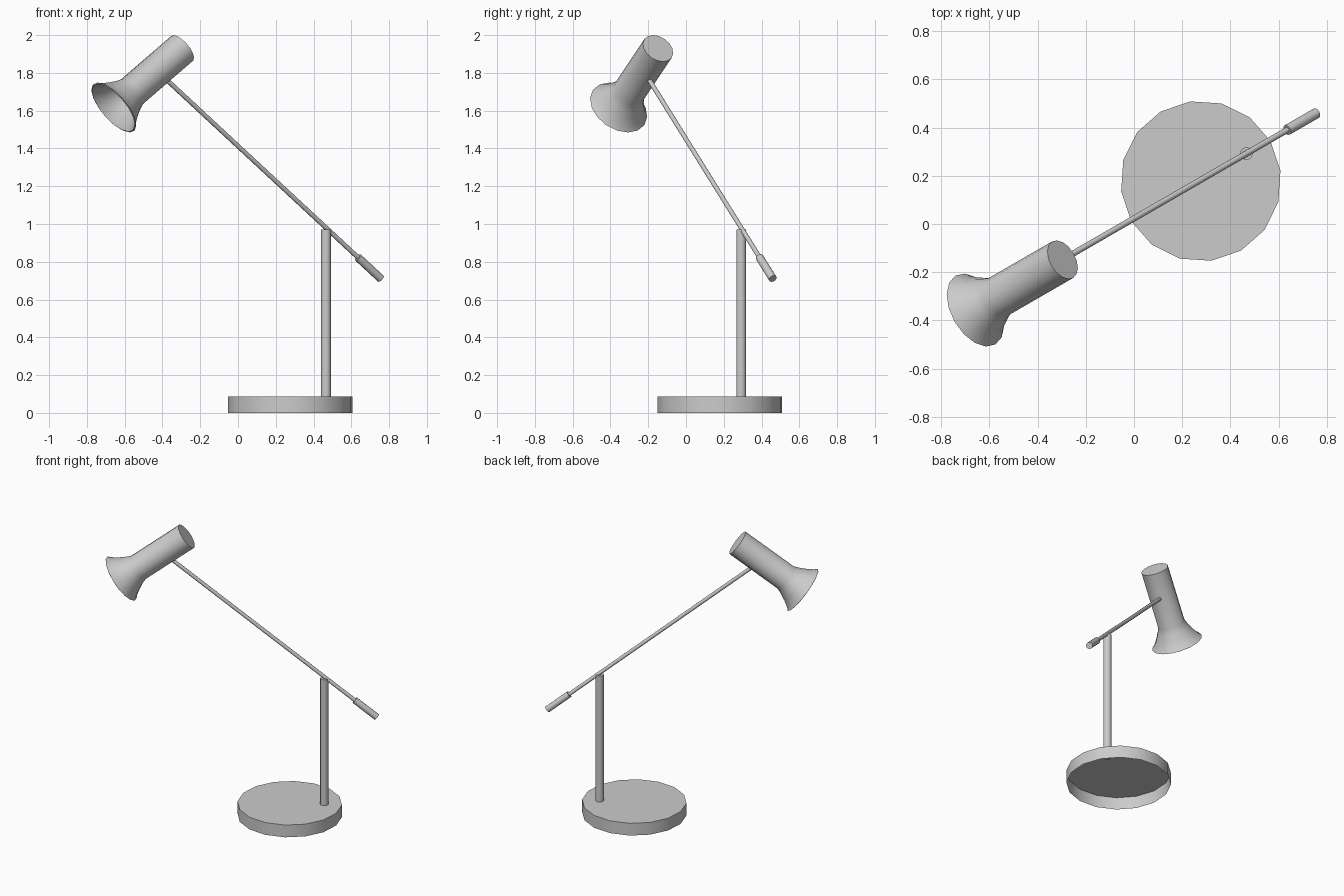
import bpy, bmesh, math
from mathutils import Vector

if "Cube" in bpy.data.objects:
    bpy.data.objects.remove(bpy.data.objects["Cube"])

YAW = math.radians(30)                     # the whole lamp lies in one plane turned 30 degrees
ALONG = Vector((math.cos(YAW), math.sin(YAW), 0))
SIDE = Vector((-math.sin(YAW), math.cos(YAW), 0))
UP = Vector((0, 0, 1))


def lathe(name, origin, axis, profile, sides=16):
    """Revolve (radius, distance) points around an axis; radius 0 closes with a cap."""
    axis = axis.normalized()
    u = ALONG if abs(axis.dot(UP)) > 0.99 else SIDE
    v = axis.cross(u)
    bm = bmesh.new()
    rings = []
    for r, d in profile:
        c = origin + axis * d
        if r == 0:
            rings.append([bm.verts.new(c)])
        else:
            angles = [2 * math.pi * i / sides for i in range(sides)]
            rings.append([bm.verts.new(c + (u * math.cos(a) + v * math.sin(a)) * r) for a in angles])
    for a, b in zip(rings, rings[1:]):
        if len(a) == 1 or len(b) == 1:
            bm.faces.new(b if len(a) == 1 else a)
            continue
        for i in range(sides):
            j = (i + 1) % sides
            bm.faces.new((a[i], a[j], b[j], b[i]))
    # drop the cap centres, the caps are single polygons
    for v0 in [v0 for v0 in bm.verts if not v0.link_faces]:
        bm.verts.remove(v0)
    bmesh.ops.recalc_face_normals(bm, faces=bm.faces)
    mesh = bpy.data.meshes.new(name)
    bm.to_mesh(mesh)
    bm.free()
    ob = bpy.data.objects.new(name, mesh)
    bpy.context.collection.objects.link(ob)
    bpy.ops.object.select_all(action='DESELECT')
    ob.select_set(True)
    bpy.context.view_layer.objects.active = ob
    bpy.ops.object.shade_smooth_by_angle(angle=math.radians(35))
    return ob


def rod(name, origin, axis, r, start, end, sides=16):
    return lathe(name, origin, axis, [(0, start), (r, start), (r, end), (0, end)], sides)


# Base: disc with a rim, open underneath
lathe("base", Vector((0.277, 0.178, 0)), UP, [(0.333, 0), (0.333, 0.086), (0, 0.086)])

# Post and the crosswise pivot on top of it
pivot = Vector((0.466, 0.292, 0.98))
rod("post", Vector((pivot.x, pivot.y, 0)), UP, 0.026, 0.07, 0.97)
rod("pivot", pivot, SIDE, 0.035, -0.073, 0.073)

# Tilted arm with a counterweight at its low end
tilt = math.radians(38.8)
arm_axis = ALONG * math.cos(tilt) - UP * math.sin(tilt)
rod("arm", pivot, arm_axis, 0.0125, -1.26, 0.27, 12)
rod("counterweight", pivot, arm_axis, 0.022, 0.25, 0.43, 12)

# Lamp head: closed tube flaring to an open mouth, with a thin inner wall
head_top = Vector((-0.296, -0.148, 1.93))
head_axis = ALONG * -0.8 - UP * 0.6
lathe("lamp_head", head_top, head_axis, [
    (0, 0), (0.0875, 0), (0.0875, 0.385),
    (0.103, 0.425), (0.126, 0.47), (0.152, 0.51), (0.165, 0.522),
    (0.158, 0.525), (0.146, 0.512), (0.120, 0.474), (0.097, 0.429),
    (0.081, 0.387), (0.081, 0.008), (0, 0.008)])
